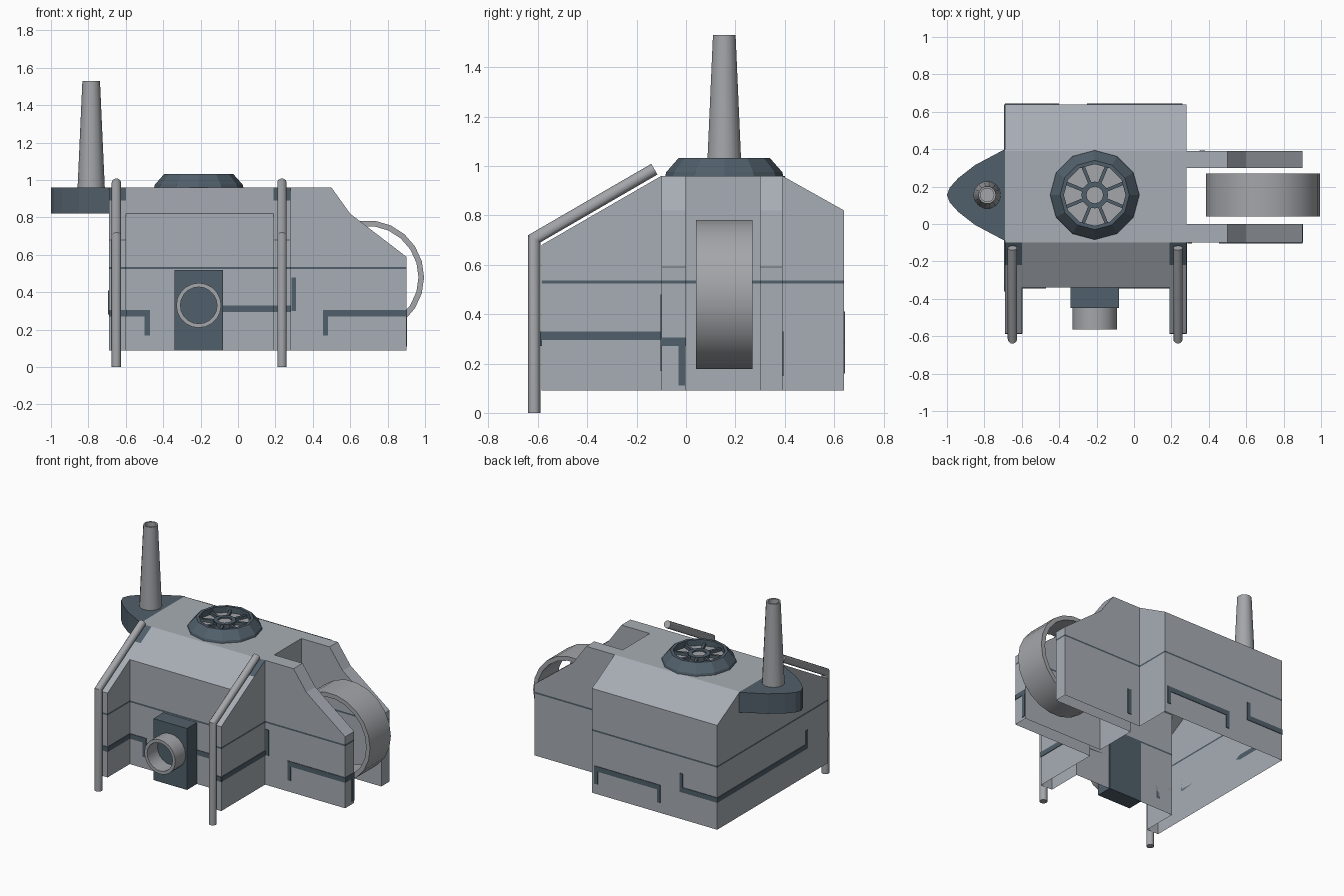
import bpy, bmesh, math
from mathutils import Matrix, Vector

if "Cube" in bpy.data.objects:
    bpy.data.objects.remove(bpy.data.objects["Cube"])


def material(name, rgb):
    m = bpy.data.materials.new(name)
    m.diffuse_color = (*rgb, 1)
    m.use_nodes = True
    m.node_tree.nodes["Principled BSDF"].inputs["Base Color"].default_value = m.diffuse_color
    return m


HULL = material("hull grey", (0.39, 0.42, 0.46))
DARK = material("dark slate", (0.082, 0.115, 0.145))
METAL = material("pipe grey", (0.37, 0.38, 0.40))


def finish(name, bm, mats, smooth=False, recalc=True):
    if recalc:
        bmesh.ops.recalc_face_normals(bm, faces=bm.faces[:])
    me = bpy.data.meshes.new(name)
    bm.to_mesh(me)
    bm.free()
    for m in mats:
        me.materials.append(m)
    ob = bpy.data.objects.new(name, me)
    bpy.context.collection.objects.link(ob)
    if smooth:
        bpy.ops.object.select_all(action='DESELECT')
        ob.select_set(True)
        bpy.context.view_layer.objects.active = ob
        bpy.ops.object.shade_smooth_by_angle(angle=math.radians(35))
    return ob


def box(name, x, y, z, mat):
    bm = bmesh.new()
    bmesh.ops.create_cube(bm, size=1)
    for v in bm.verts:
        v.co = [a[0] + (c + 0.5) * (a[1] - a[0]) for a, c in zip((x, y, z), v.co)]
    return finish(name, bm, [mat])


def lathe(name, profile, segs, loc, mat, axis='Z', closed=False, smooth=True):
    """Revolve (radius, height) points around the given axis."""
    bm = bmesh.new()
    rings = [[bm.verts.new((r * math.cos(2 * math.pi * i / segs),
                            r * math.sin(2 * math.pi * i / segs), h))
              for i in range(segs)] for r, h in profile]
    pairs = list(zip(rings, rings[1:])) + ([(rings[-1], rings[0])] if closed else [])
    for a, b in pairs:
        for i in range(segs):
            j = (i + 1) % segs
            bm.faces.new((a[i], a[j], b[j], b[i]))
    if not closed:
        bm.faces.new(rings[-1])
    rot = Matrix.Rotation(math.pi / 2, 4, 'X') if axis == 'Y' else Matrix()
    bmesh.ops.transform(bm, matrix=Matrix.Translation(loc) @ rot, verts=bm.verts)
    return finish(name, bm, [mat], smooth)


# Hull: roof grid lifted to its slopes, open below, walls dropped from its border
def lerp(t, pts):
    for (a, p), (b, q) in zip(pts, pts[1:]):
        if t <= b + 1e-6:
            return p + (q - p) * (t - a) / (b - a)
    return pts[-1][1]


def roof(x, y):
    zy = lerp(y, [(-0.585, 0.68), (-0.1, 0.96), (0.39, 0.96), (0.64, 0.82)])
    zx = lerp(x, [(-0.69, 0.96), (0.5, 0.96), (0.6, 0.82), (0.9, 0.59)])
    return min(zy, zx)


def inside(x, y):
    if x > 0.28:                       # two arms around the wheel
        return -0.1 < y < 0 or 0.3 < y < 0.39
    if y < -0.34:                      # two front fins
        return x < -0.6 or x > 0.19
    return True


xs = [-0.69, -0.6, 0.19, 0.28, 0.5, 0.6, 0.9]
ys = [-0.585, -0.34, -0.22, -0.1, 0, 0.3, 0.39, 0.64]
bm = bmesh.new()
for x0, x1 in zip(xs, xs[1:]):
    for y0, y1 in zip(ys, ys[1:]):
        if inside((x0 + x1) / 2, (y0 + y1) / 2):
            f = bm.faces.new([bm.verts.new((x, y, roof(x, y)))
                              for x, y in ((x0, y0), (x1, y0), (x1, y1), (x0, y1))])
            fin = x1 <= -0.6 or x0 == 0.19
            f.material_index = int(fin and x1 <= 0.28 and y0 == -0.22)
bmesh.ops.remove_doubles(bm, verts=bm.verts, dist=1e-4)
border = [e for e in bm.edges if e.is_boundary]
for z, mi in ((0.536, 0), (0.524, 1), (0.09, 0)):
    geo = bmesh.ops.extrude_edge_only(bm, edges=border)['geom']
    for g in geo:
        if isinstance(g, bmesh.types.BMVert):
            g.co.z = z
        elif isinstance(g, bmesh.types.BMFace):
            g.material_index = mi
    border = [g for g in geo if isinstance(g, bmesh.types.BMEdge)
              and all(abs(v.co.z - z) < 1e-5 for v in g.verts)]
finish("hull", bm, [HULL, DARK])

# Painted lower stripes: (wall axis, wall position, outward sign, from, to, z low, z high)
stripes = [
    ('y', -0.585, -1, -0.69, -0.60, 0.27, 0.305), ('y', -0.34, -1, -0.60, -0.47, 0.27, 0.305),
    ('y', -0.34, -1, -0.50, -0.47, 0.17, 0.27), ('y', -0.34, -1, -0.08, 0.19, 0.295, 0.33),
    ('y', -0.585, -1, 0.19, 0.28, 0.295, 0.33), ('y', -0.1, -1, 0.285, 0.31, 0.30, 0.48),
    ('y', -0.1, -1, 0.455, 0.90, 0.27, 0.305), ('y', -0.1, -1, 0.455, 0.48, 0.17, 0.27),
    ('x', 0.9, 1, -0.10, 0.0, 0.27, 0.305), ('x', 0.9, 1, -0.03, -0.005, 0.11, 0.27),
    ('x', 0.28, 1, -0.585, -0.10, 0.295, 0.33), ('x', -0.6, 1, -0.585, -0.34, 0.27, 0.305),
    ('x', -0.69, -1, -0.36, 0.64, 0.28, 0.315), ('x', -0.69, -1, -0.36, -0.335, 0.315, 0.41),
    ('y', 0.64, 1, -0.69, -0.40, 0.28, 0.315), ('y', 0.64, 1, -0.425, -0.40, 0.315, 0.41),
    ('y', 0.64, 1, -0.25, 0.26, 0.25, 0.285), ('y', 0.64, 1, -0.25, -0.225, 0.16, 0.25),
    ('y', 0.64, 1, 0.235, 0.26, 0.16, 0.25), ('y', 0.39, 1, 0.35, 0.38, 0.15, 0.33),
]
for n, (ax, p, s, a, b, z0, z1) in enumerate(stripes):
    wall = tuple(sorted((p, p + s * 0.004)))
    x, y = (wall, (a, b)) if ax == 'x' else ((a, b), wall)
    box(f"painted_stripe_{n}", x, y, (z0, z1), DARK)

# Hollow wheel ring between the arms
lathe("wheel_ring", [(0.305, -0.115), (0.305, 0.115), (0.275, 0.115), (0.275, -0.115)],
      22, (0.69, 0.155, 0.48), METAL, 'Y', closed=True)

# Round roof vent with recessed fan
C = Vector((-0.21, 0.155, 0))
lathe("vent_collar", [(0.24, 0.955), (0.235, 0.975), (0.185, 1.032), (0.165, 1.032), (0.165, 0.985)],
      12, C, DARK, smooth=False)
lathe("vent_disc", [(0.165, 0.985), (0.165, 0.99)], 12, C, METAL, smooth=False)
lathe("vent_hub_ring", [(0.072, 0.99), (0.072, 1.015), (0.045, 1.015), (0.045, 0.99)],
      12, C, DARK, closed=True, smooth=False)
lathe("vent_hub", [(0.045, 0.99), (0.045, 1.005)], 12, C, METAL, smooth=False)
for k in range(8):
    spoke = box(f"vent_spoke_{k}", (0.065, 0.167), (-0.009, 0.009), (0.985, 1.01), DARK)
    spoke.location = C
    spoke.rotation_euler.z = (k + 0.5) * math.pi / 4

# Front exhaust: dark box and open pipe
box("exhaust_box", (-0.34, -0.08), (-0.45, -0.335), (0.09, 0.52), DARK)
lathe("exhaust_pipe", [(0.12, 0.0), (0.12, 0.115), (0.098, 0.115), (0.098, 0.0)],
      20, (-0.21, -0.45, 0.33), METAL, 'Y', closed=True)

# Side pod with rounded nose
half = [(-0.69, 0.245), (-0.85, 0.16), (-0.94, 0.09), (-0.985, 0.04)]
outline = half + [(-1.0, 0)] + [(x, -y) for x, y in reversed(half)]
bm = bmesh.new()
base = bm.faces.new([bm.verts.new((x, 0.155 + y, 0.82)) for x, y in outline])
top = bmesh.ops.extrude_face_region(bm, geom=[base], use_keep_orig=True)['geom']
bmesh.ops.translate(bm, vec=(0, 0, 0.14), verts=[g for g in top if isinstance(g, bmesh.types.BMVert)])
finish("side_pod", bm, [DARK])

# Tapered chimney, hollow at the top
lathe("chimney", [(0.073, 0.955), (0.047, 1.53), (0.036, 1.53), (0.036, 1.42)],
      14, (-0.785, 0.155, 0), METAL)

# Bent poles running down the fins
path = [(-0.615, 0.0), (-0.615, 0.705), (-0.128, 0.987)]
R = 0.025
for side, px in (("left", -0.65), ("right", 0.235)):
    bm = bmesh.new()
    tilt = math.atan2(path[2][1] - path[1][1], path[2][0] - path[1][0])
    # ring plane direction in (y, z) and mitre stretch at each path point
    mid = (math.pi / 2 + tilt) / 2
    angs = [(math.pi / 2, 1), (mid, 1 / math.cos(mid - tilt)), (tilt, 1)]
    rings = []
    for (y, z), (a, k) in zip(path, angs):
        ny, nz = math.sin(a) * k, -math.cos(a) * k
        rings.append([bm.verts.new((px + R * math.cos(t), y + R * math.sin(t) * ny,
                                    z + R * math.sin(t) * nz))
                      for t in (2 * math.pi * i / 12 for i in range(12))])
    for a, b in zip(rings, rings[1:]):
        for i in range(12):
            bm.faces.new((a[i], a[i - 1], b[i - 1], b[i]))
    bm.faces.new(rings[0])
    bm.faces.new(rings[-1])
    finish(f"{side}_pole", bm, [METAL], True)
